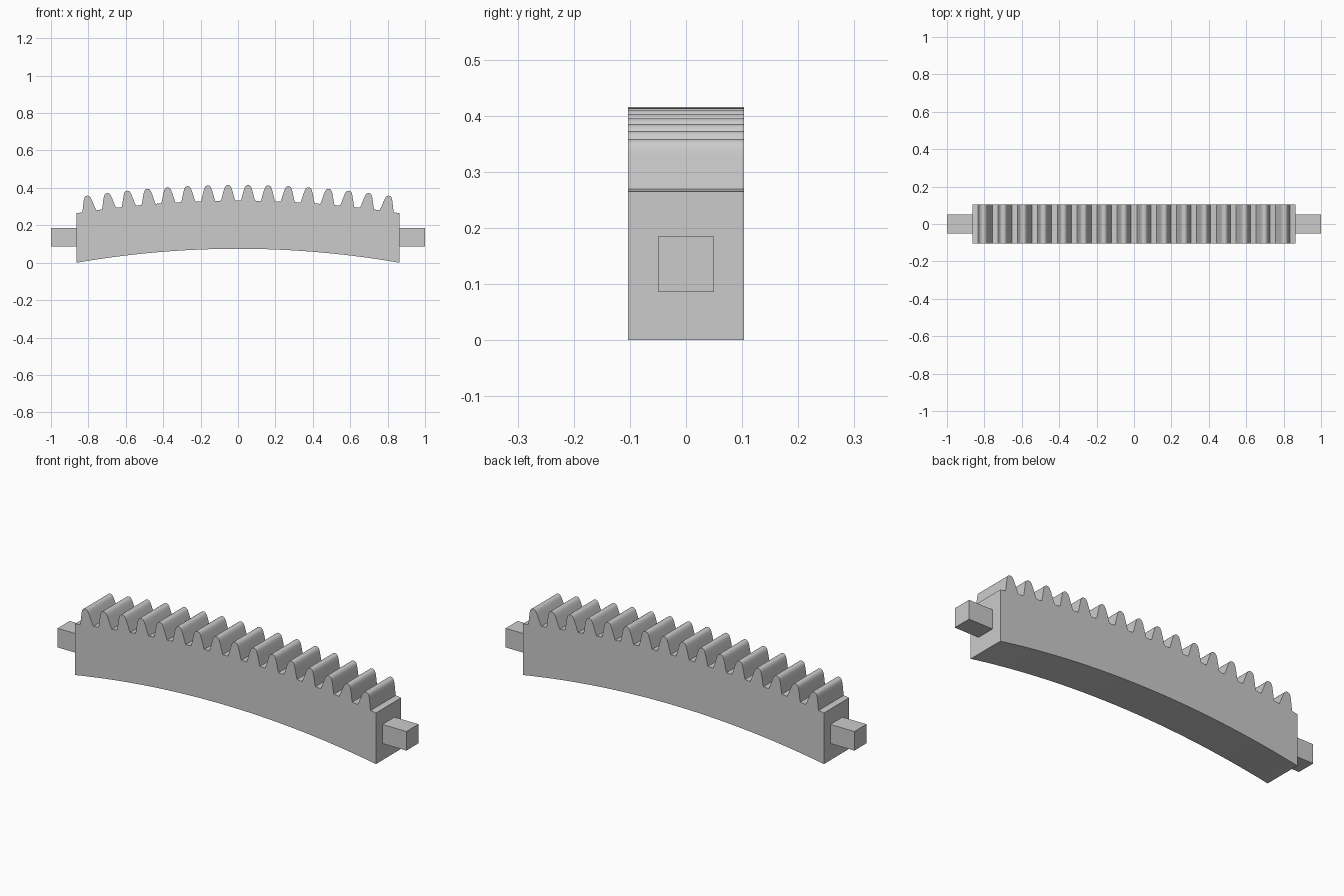
import bpy
import bmesh
from math import sin, cos, asin, sqrt

if "Cube" in bpy.data.objects:
    bpy.data.objects.remove(bpy.data.objects["Cube"])

HALF_LEN, HALF_DEPTH = 0.863, 0.103
TEETH, PITCH = 16, 0.01908          # tooth spacing is an angle about the arc centre
ROOT_R = 5.576
CENTRE_Z = 0.332 - ROOT_R
BELLY_R, BELLY_TOP = 5.03, 0.0745

grey = bpy.data.materials.new("grey")
grey.use_nodes = True
colour = (0.6, 0.6, 0.6, 1)
grey.diffuse_color = colour
grey.node_tree.nodes["Principled BSDF"].inputs["Base Color"].default_value = colour


def add_prism(name, outline, half_depth):
    """Extrude an x-z outline symmetrically along y."""
    bm = bmesh.new()
    face = bm.faces.new([bm.verts.new((x, -half_depth, z)) for x, z in outline])
    grown = bmesh.ops.extrude_face_region(bm, geom=[face])["geom"]
    moved = [v for v in grown if isinstance(v, bmesh.types.BMVert)]
    bmesh.ops.translate(bm, verts=moved, vec=(0, 2 * half_depth, 0))
    bmesh.ops.recalc_face_normals(bm, faces=bm.faces)
    mesh = bpy.data.meshes.new(name)
    bm.to_mesh(mesh)
    bm.free()
    obj = bpy.data.objects.new(name, mesh)
    bpy.context.collection.objects.link(obj)
    mesh.materials.append(grey)
    return obj


def on_arc(angle, side, height):
    """Point beside a tooth axis, measured from the root circle."""
    r = ROOT_R + height
    return (r * sin(angle) + side * cos(angle),
            CENTRE_Z + r * cos(angle) - side * sin(angle))


# One tooth: sloping flanks and a rounded tip
flank = [(0.038, 0), (0.032, 0.02), (0.025, 0.047), (0.020, 0.064),
         (0.0165, 0.073), (0.012, 0.0795), (0.006, 0.083)]
tooth = [(-s, h) for s, h in flank] + [(0, 0.084)] + flank[::-1]

# Toothed upper edge, then the concave underside
end_angle = asin(HALF_LEN / ROOT_R)
outline = [on_arc(-end_angle, 0, 0)]
for i in range(TEETH):
    axis = (i - (TEETH - 1) / 2) * PITCH
    outline += [on_arc(axis, s, h) for s, h in tooth]
outline.append(on_arc(end_angle, 0, 0))
STEPS = 40
for i in range(STEPS + 1):
    x = HALF_LEN * (1 - 2 * i / STEPS)
    z = BELLY_TOP - BELLY_R + sqrt(BELLY_R ** 2 - x * x)
    outline.append((x, max(z, 0)))

rack = add_prism("curved_toothed_rack", outline, HALF_DEPTH)
bpy.context.view_layer.objects.active = rack
rack.select_set(True)
bpy.ops.object.shade_smooth_by_angle(angle=0.5)

# Square lugs on both ends
for name, side in (("left_lug", 1), ("right_lug", -1)):
    a, b = side * (HALF_LEN - 0.01), side
    add_prism(name, [(a, 0.086), (b, 0.086), (b, 0.185), (a, 0.185)], 0.0495)
